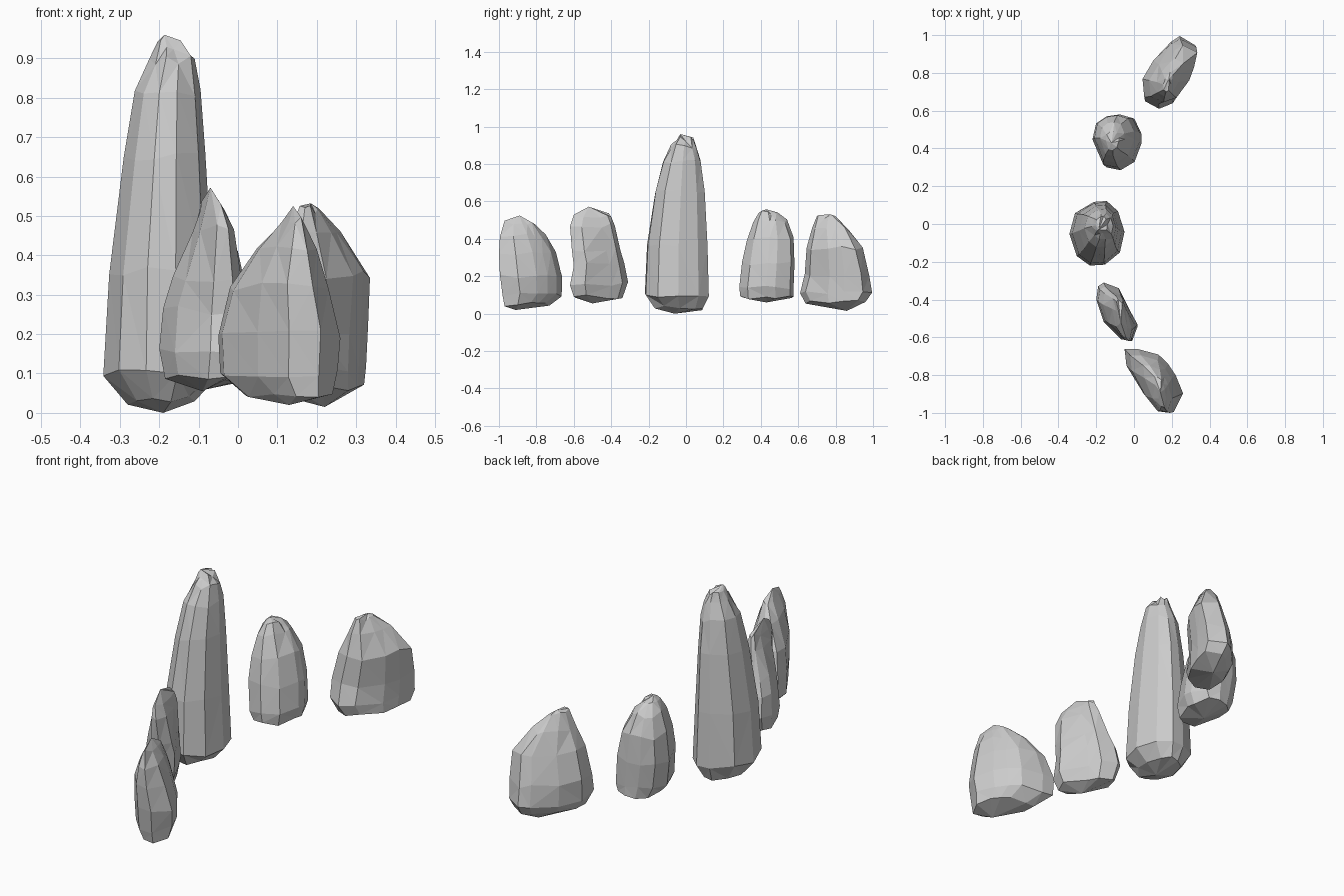
import bpy, bmesh, random

random.seed(4)


def rock(name, plan, levels, bottom, top):
    """Loft the plan outline through levels (z, x0, x1, y0, y1), closed by two tips."""
    xs, ys = [p[0] for p in plan], [p[1] for p in plan]
    ax, bx, ay, by = min(xs), max(xs), min(ys), max(ys)
    bm = bmesh.new()
    rings = []
    for z, x0, x1, y0, y1 in levels:
        ring = []
        for px, py in plan:
            u, v = (px - ax) / (bx - ax), (py - ay) / (by - ay)
            dz = random.uniform(-0.012, 0.012)
            ring.append(bm.verts.new((x0 + u * (x1 - x0), y0 + v * (y1 - y0), z + dz)))
        rings.append(ring)
    n = len(plan)
    lo, hi = bm.verts.new(bottom), bm.verts.new(top)
    for i in range(n):
        j = (i + 1) % n
        bm.faces.new((lo, rings[0][j], rings[0][i]))
        bm.faces.new((hi, rings[-1][i], rings[-1][j]))
        for a, b in zip(rings, rings[1:]):
            bm.faces.new((a[i], a[j], b[j], b[i]))
    bmesh.ops.triangulate(bm, faces=bm.faces[:])
    bmesh.ops.recalc_face_normals(bm, faces=bm.faces[:])
    mesh = bpy.data.meshes.new(name)
    bm.to_mesh(mesh)
    bm.free()
    ob = bpy.data.objects.new(name, mesh)
    bpy.context.collection.objects.link(ob)


# Front stone, broad with a rounded shoulder
rock("front_stone",
     [(-.05, -.66), (-.04, -.75), (.05, -.90), (.13, -.99), (.21, -1), (.26, -.90),
      (.22, -.80), (.18, -.74), (.13, -.69), (.02, -.66)],
     [(.05, .02, .24, -.97, -.73), (.10, -.045, .253, -.98, -.665),
      (.20, -.05, .26, -.995, -.662), (.32, -.02, .23, -1, -.695),
      (.42, .05, .20, -.995, -.75), (.485, .11, .17, -.97, -.81)],
     (.13, -.91, .02), (.14, -.89, .525))

# Thin slanted stone
rock("thin_stone",
     [(-.20, -.40), (-.16, -.52), (-.07, -.61), (-.01, -.62), (.02, -.54),
      (-.05, -.40), (-.08, -.34), (-.16, -.31), (-.19, -.33)],
     [(.09, -.185, 0, -.60, -.34), (.16, -.20, .02, -.62, -.31),
      (.26, -.19, .018, -.60, -.33), (.34, -.165, .01, -.61, -.35),
      (.47, -.115, -.01, -.62, -.38), (.525, -.095, -.035, -.60, -.40)],
     (-.09, -.50, .055), (-.07, -.52, .572))

# Tall central stone
rock("tall_stone",
     [(-.34, -.05), (-.30, -.17), (-.23, -.22), (-.15, -.215), (-.07, -.15),
      (-.045, -.04), (-.08, .07), (-.14, .125), (-.21, .12), (-.31, .06)],
     [(.03, -.28, -.11, -.17, .09), (.10, -.342, -.05, -.22, .122),
      (.36, -.327, -.065, -.208, .115), (.65, -.29, -.083, -.165, .10),
      (.81, -.262, -.095, -.122, .08), (.895, -.225, -.11, -.08, .055),
      (.935, -.205, -.14, -.05, .04)],
     (-.19, -.06, 0), (-.187, -.03, .96))

# Rounded stone
rock("rounded_stone",
     [(-.22, .44), (-.16, .30), (-.08, .285), (0, .33), (.04, .43), (.04, .48),
      (0, .56), (-.07, .58), (-.14, .57), (-.20, .53)],
     [(.085, -.17, .02, .29, .575), (.14, -.20, .04, .285, .575),
      (.27, -.22, .03, .30, .58), (.40, -.21, 0, .325, .575),
      (.495, -.18, -.05, .36, .54), (.54, -.15, -.08, .39, .49)],
     (-.08, .43, .06), (-.12, .43, .558))

# Rear stone, a blunt wedge with a raised front top edge
rock("rear_stone",
     [(.04, .76), (.05, .65), (.13, .61), (.21, .64), (.29, .76), (.32, .85),
      (.34, .95), (.25, 1), (.20, .97), (.10, .87)],
     [(.06, .08, .32, .64, .96), (.11, .05, .325, .61, .995),
      (.21, .045, .33, .635, .98), (.35, .08, .335, .645, .945),
      (.45, .12, .26, .675, .875), (.515, .155, .205, .70, .80)],
     (.22, .86, .015), (.185, .77, .532))
